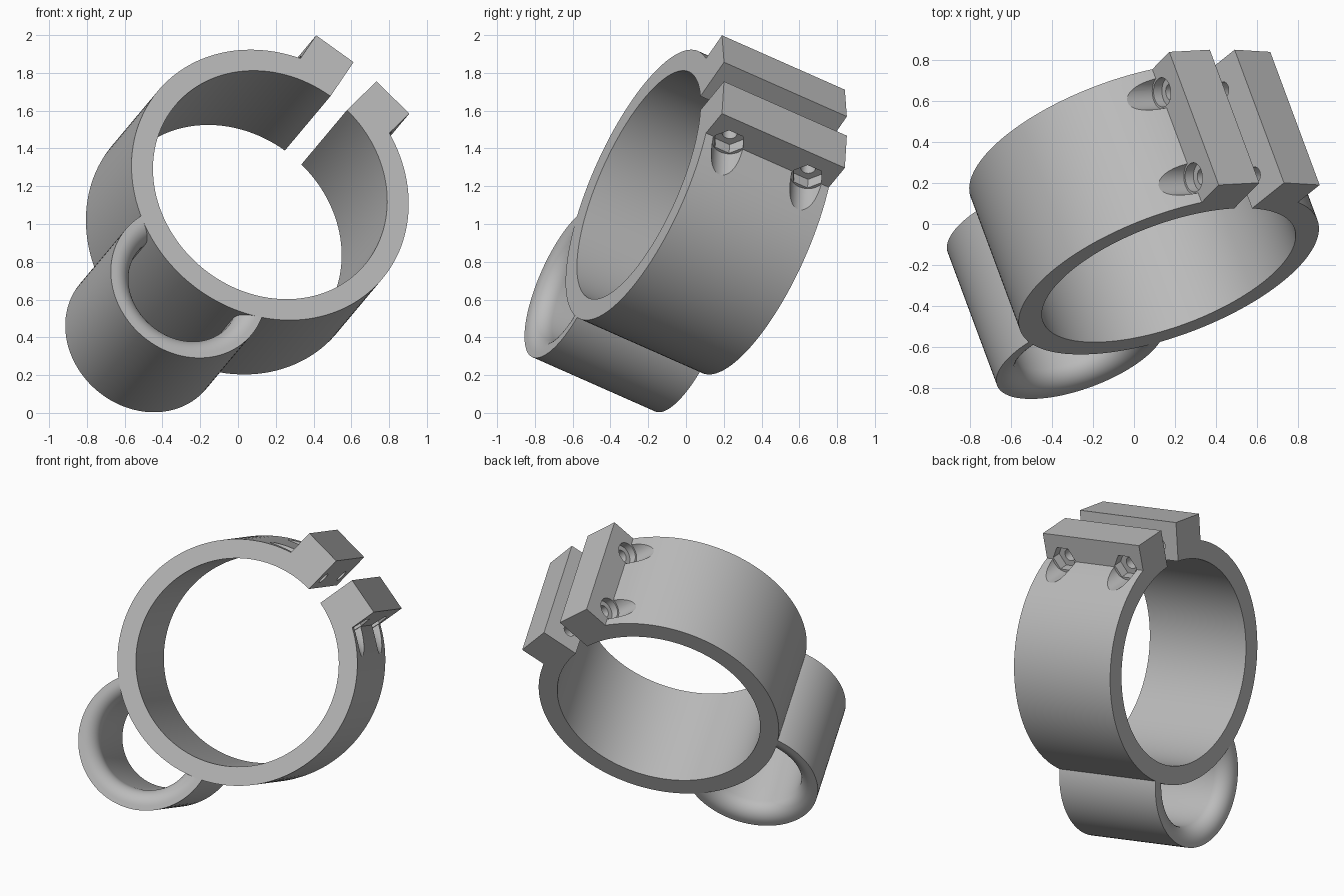
import bpy, bmesh
from math import sin, cos, pi, radians, asin, sqrt
from mathutils import Matrix, Vector

if "Cube" in bpy.data.objects:
    bpy.data.objects.remove(bpy.data.objects["Cube"])

# Main dimensions
OUTER, INNER, LENGTH = 0.775, 0.655, 0.751
TAB_TOP, TAB_WIDTH, HALF_GAP = 0.906, 0.244, radians(5)
BOLT_HEIGHT, BOLT_SPREAD = 0.745, 0.24
TUBE_OUTER, TUBE_INNER, FILLET = 0.435, 0.31, 0.095

# Tilted frame: x across the slot, y towards the slot, z out of the front ring face
yaw, tilt = radians(40), radians(30)
across = Vector((cos(yaw), 0, -sin(yaw)))
front = Vector((sin(tilt) * sin(yaw), -cos(tilt), sin(tilt) * cos(yaw)))
up = front.cross(across)
FRAME = Matrix.Translation((0.17, -0.25, 1.207)) @ Matrix((across, up, front)).transposed().to_4x4()

grey = bpy.data.materials.new("plain grey")
grey.use_nodes = True
COLOUR = (0.5, 0.5, 0.5, 1)
grey.diffuse_color = COLOUR
grey.node_tree.nodes["Principled BSDF"].inputs["Base Color"].default_value = COLOUR


def make_object(name, bm):
    bmesh.ops.recalc_face_normals(bm, faces=bm.faces)
    mesh = bpy.data.meshes.new(name)
    bm.to_mesh(mesh)
    bm.free()
    mesh.materials.append(grey)
    obj = bpy.data.objects.new(name, mesh)
    bpy.context.collection.objects.link(obj)
    return obj


def select(obj):
    bpy.ops.object.select_all(action='DESELECT')
    obj.select_set(True)
    bpy.context.view_layer.objects.active = obj


def cut(obj, cutter):
    cutter.hide_render = True
    mod = obj.modifiers.new("cut", 'BOOLEAN')
    mod.operation, mod.solver, mod.object = 'DIFFERENCE', 'EXACT', cutter
    bpy.context.view_layer.update()
    select(obj)
    bpy.ops.object.modifier_apply(modifier=mod.name)
    bpy.data.objects.remove(cutter)


def rod(radius, start, end, origin, direction, sides, turn=0):
    """Cylinder running from start to end along a direction."""
    bm = bmesh.new()
    bmesh.ops.create_cone(bm, cap_ends=True, segments=sides, radius1=radius,
                          radius2=radius, depth=end - start)
    z = direction.normalized()
    x = Vector((0, 0, 1)) if abs(z.z) < 0.5 else Vector((1, 0, 0))
    basis = Matrix((x, z.cross(x), z)).transposed().to_4x4()
    place = Matrix.Translation(origin + z * (start + end) / 2) @ basis @ Matrix.Rotation(turn, 4, 'Z')
    bmesh.ops.transform(bm, matrix=place, verts=bm.verts)
    return make_object("cutter", bm)


def finish(obj):
    obj.matrix_world = FRAME
    select(obj)
    bpy.ops.object.shade_smooth_by_angle(angle=radians(30))


def arc(radius, begin, end, steps):
    return [Vector((radius * sin(begin + (end - begin) * i / steps),
                    radius * cos(begin + (end - begin) * i / steps), 0)) for i in range(steps + 1)]


# Split clamp ring with its two tabs, as one extruded outline (angles from the slot middle)
root = HALF_GAP + asin(TAB_WIDTH / OUTER)
radial = Vector((sin(HALF_GAP), cos(HALF_GAP), 0))
tangent = Vector((cos(HALF_GAP), -sin(HALF_GAP), 0))
right_tab = [radial * TAB_TOP, radial * TAB_TOP + tangent * TAB_WIDTH]
left_tab = [Vector((-p.x, p.y, 0)) for p in reversed(right_tab)]
outline = (right_tab + arc(OUTER, root, 2 * pi - root, 120) + left_tab
           + arc(INNER, 2 * pi - HALF_GAP, HALF_GAP, 120))
bm = bmesh.new()
face = bm.faces.new([bm.verts.new(p) for p in outline])
extruded = bmesh.ops.extrude_face_region(bm, geom=[face])
bmesh.ops.translate(bm, vec=(0, 0, -LENGTH),
                    verts=[e for e in extruded["geom"] if isinstance(e, bmesh.types.BMVert)])
clamp = make_object("clamp_ring", bm)

# Bolt holes: round head seats on one tab, hexagonal nut seats on the other
for side in (-1, 1):
    e = Vector((side * radial.x, radial.y, 0))
    t = Vector((side * tangent.x, tangent.y, 0))
    for offset in (-BOLT_SPREAD, BOLT_SPREAD):
        origin = e * BOLT_HEIGHT + Vector((0, 0, -LENGTH / 2 + offset))
        cut(clamp, rod(0.09 if side > 0 else 0.083, TAB_WIDTH, 0.6, origin, t, 40))
        if side > 0:
            cut(clamp, rod(0.085, TAB_WIDTH - 0.065, 0.3, origin, t, 6, pi / 6))
        else:
            cut(clamp, rod(0.072, TAB_WIDTH - 0.05, 0.3, origin, t, 32))
        cut(clamp, rod(0.04, -0.03, 0.3, origin, t, 24))
finish(clamp)

# Side tube with rounded bore mouths, lathed and then trimmed to the ring
mouth = [(TUBE_INNER + FILLET * (1 - sin(a)), -FILLET * (1 - cos(a)))
         for a in [pi / 2 * i / 10 for i in range(11)]]
profile = ([(TUBE_OUTER, 0)] + mouth + [(r, -LENGTH - z) for r, z in reversed(mouth)]
           + [(TUBE_OUTER, -LENGTH)])
bm = bmesh.new()
SEGMENTS = 96
loops = []
for i in range(SEGMENTS):
    a = 2 * pi * i / SEGMENTS
    loops.append([bm.verts.new((r * cos(a), r * sin(a) - OUTER, z)) for r, z in profile])
for i in range(SEGMENTS):
    here, there = loops[i], loops[(i + 1) % SEGMENTS]
    for j in range(len(profile)):
        k = (j + 1) % len(profile)
        bm.faces.new((here[j], here[k], there[k], there[j]))
tube = make_object("side_tube", bm)
cut(tube, rod(OUTER - 0.003, -0.2, LENGTH + 0.2, Vector((0, 0, 0)), Vector((0, 0, -1)), 128))
finish(tube)
